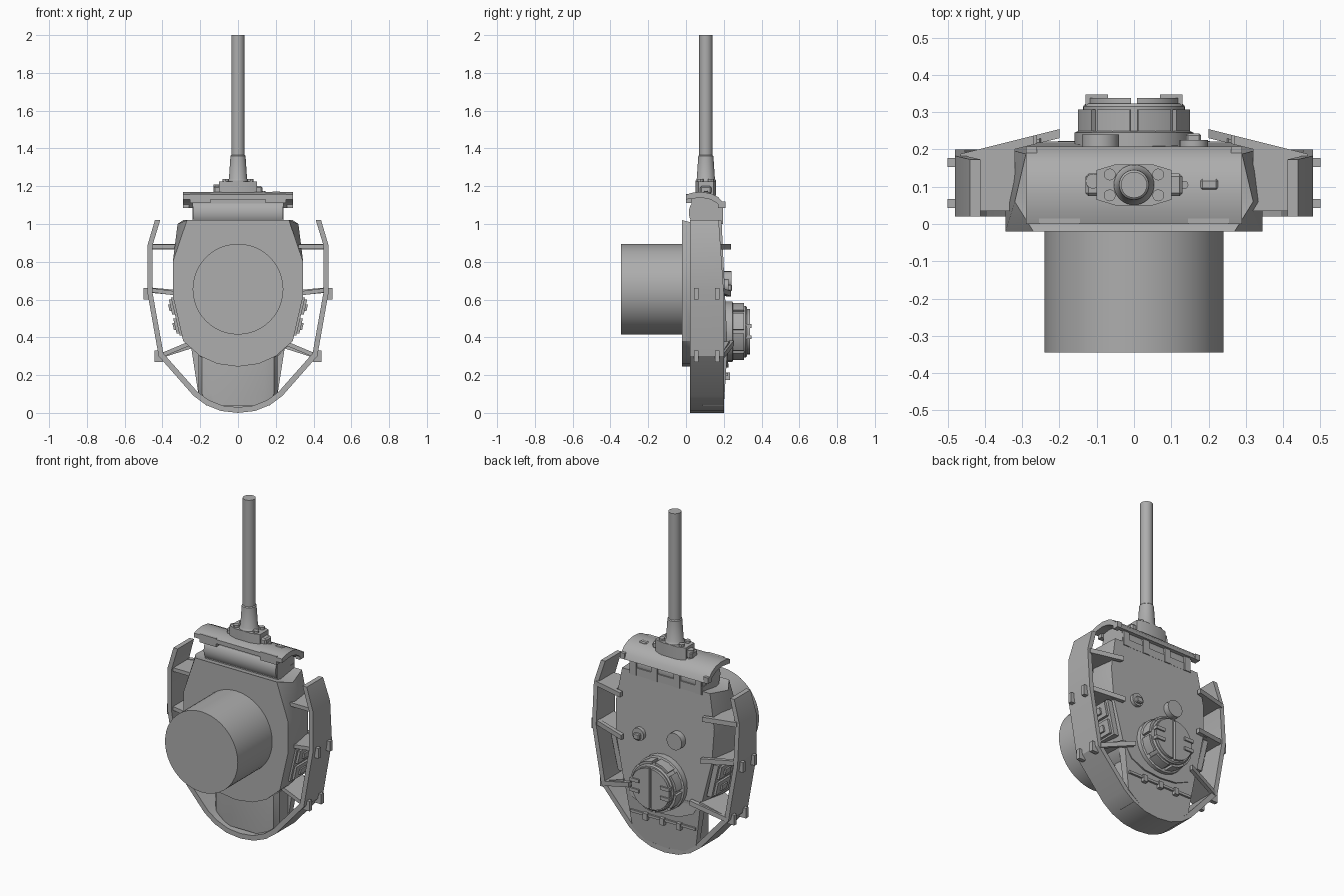
import bpy, bmesh, math
from mathutils import Matrix, Vector

cube = bpy.data.objects.get("Cube")
if cube:
    bpy.data.objects.remove(cube)

GREY = (0.42, 0.42, 0.42, 1)
mat = bpy.data.materials.new("plain grey")
mat.use_nodes = True
mat.diffuse_color = GREY
mat.node_tree.nodes["Principled BSDF"].inputs["Base Color"].default_value = GREY
parts = []


def finish(name, bm):
    bmesh.ops.recalc_face_normals(bm, faces=bm.faces)
    me = bpy.data.meshes.new(name)
    bm.to_mesh(me)
    bm.free()
    me.materials.append(mat)
    ob = bpy.data.objects.new(name, me)
    bpy.context.collection.objects.link(ob)
    parts.append(ob)
    return ob


def loft(name, layers):
    """Join rings of equal length and cap both ends."""
    bm = bmesh.new()
    rings = [[bm.verts.new(p) for p in ring] for ring in layers]
    n = len(rings[0])
    for a, b in zip(rings, rings[1:]):
        for i in range(n):
            j = (i + 1) % n
            bm.faces.new((a[i], a[j], b[j], b[i]))
    bm.faces.new(rings[0])
    bm.faces.new(rings[-1])
    return finish(name, bm)


def prism(name, outline, y0, y1):
    """Extrude an x-z outline along y; y1 may depend on x and z."""
    back = y1 if callable(y1) else lambda x, z: y1
    return loft(name, [[(x, y0, z) for x, z in outline],
                       [(x, back(x, z), z) for x, z in outline]])


def box(name, lo, hi, bevel=0):
    bm = bmesh.new()
    lo, hi = Vector(lo), Vector(hi)
    m = Matrix.Translation((lo + hi) / 2) @ Matrix.Diagonal((*(hi - lo), 1))
    bmesh.ops.create_cube(bm, size=1, matrix=m)
    if bevel:
        bmesh.ops.bevel(bm, geom=bm.edges[:], offset=bevel, segments=1, affect='EDGES')
    return finish(name, bm)


def turned(name, start, axis, profile, sides=40):
    """Turn (radius, distance) pairs about an axis."""
    q = Vector((0, 0, 1)).rotation_difference(Vector(axis))
    ring = lambda r, d: [Vector(start) + q @ Vector((r * math.cos(t), r * math.sin(t), d))
                         for t in (2 * math.pi * i / sides for i in range(sides))]
    return loft(name, [ring(r, d) for r, d in profile])


def mirrored(half):
    """Complete a half outline whose last point lies on the centre line."""
    return half + [(-x, z) for x, z in reversed(half[:-1])]


def roof(x, z):
    return 0.236 - 0.047 * z


# Turret shell with faceted cheeks
base = mirrored([(.27, 1.02), (.345, .80), (.345, .62), (.29, .38), (.2, .30), (.11, .26), (0, .245)])
middle = mirrored([(.32, 1.0), (.345, .80), (.345, .62), (.29, .38), (.2, .30), (.11, .26), (0, .245)])
top = mirrored([(.29, 1.02), (.325, .82), (.315, .62), (.26, .38), (.2, .29), (.11, .25), (0, .24)])
loft("turret_shell", [[(x, -.02, z) for x, z in base],
                      [(x, .06, z) for x, z in middle],
                      [(x, roof(x, z), z) for x, z in top]])

# Rear bustle with rounded long edges
bustle = [(-.21, .2), (-.21, .09), (-.19, .065), (-.14, .05)]
bustle += [(-x, y) for x, y in reversed(bustle)]
loft("rear_bustle", [[(x * .8, y, .04) for x, y in bustle],
                     [(x, y, .1) for x, y in bustle],
                     [(x, y, .36) for x, y in bustle]])
prism("bustle_roof", mirrored([(.25, .36), (.21, .1), (.12, .035), (0, .012)]), .17,
      lambda x, z: .197 + .075 * min(z, .32))

# Turret ring drum
turned("turret_drum", (0, -.345, .655), (0, 1, 0), [(.24, 0), (.24, .34)], 48)

# Guard band around the sides and rear
outer = mirrored([(.44, 1.02), (.48, .885), (.48, .64), (.42, .30), (.235, .09), (.17, .042), (.09, .01), (0, 0)])
inner = mirrored([(.412, 1.02), (.453, .885), (.453, .64), (.395, .315), (.215, .112), (.155, .068), (.08, .038), (0, .03)])
bm = bmesh.new()
edge = lambda x, z: .2 if z < .64 else .2 - .07 * (z - .64)
rings = [[bm.verts.new(p) for p in ((a[0], .02, a[1]), (a[0], edge(*a), a[1]),
                                    (b[0], edge(*a), b[1]), (b[0], .02, b[1]))]
         for a, b in zip(outer, inner)]
for a, b in zip(rings, rings[1:]):
    for i in range(4):
        bm.faces.new((a[i], a[(i + 1) % 4], b[(i + 1) % 4], b[i]))
bm.faces.new(rings[0])
bm.faces.new(rings[-1])
finish("guard_band", bm)

for s, side in ((1, "left"), (-1, "right")):
    # Support plates with flanges on the roof edge
    for label, (xa, za), (xb, zb) in (("front", (.32, .88), (.465, .88)),
                                      ("middle", (.31, .63), (.465, .65)),
                                      ("rear", (.25, .37), (.405, .305))):
        d = Vector((xb - xa, zb - za)).normalized() * .011
        quad = [(s * x, z) for x, z in ((xa - d.y, za + d.x), (xb - d.y, zb + d.x),
                                        (xb + d.y, zb - d.x), (xa + d.y, za - d.x))]
        slope = lambda x, z: .215 - .25 * (abs(x) - .31)
        prism(f"{side}_{label}_support", quad, .035, slope)
        wide = [(s * x, z) for x, z in ((xa - .05, za + .014), (xb, zb + .014),
                                        (xb, zb - .014), (xa - .05, za - .014))]
        loft(f"{side}_{label}_flange", [[(x, slope(x, z) - .012, z) for x, z in wide],
                                        [(x, slope(x, z) + .012, z) for x, z in wide]])
    # Band clips
    for z, x in ((.63, .478), (.3, .42)):
        for y in (.055, .165):
            box(f"{side}_band_clip", (s * x - .022, y - .012, z - .03),
                (s * x + .022, y + .012, z + .03))
    # Side stowage box with lids, following the sloped wall
    wall = lambda z, off: s * (.345 - .23 * (.62 - z) + off)
    def wall_plate(name, z0, z1, y0, y1, off):
        prism(name, [(wall(z0, -.02), z0), (wall(z0, off), z0),
                     (wall(z1, off), z1), (wall(z1, -.02), z1)], y0, y1)
    wall_plate(f"{side}_stowage_box", .41, .61, .05, .2, .012)
    for z0, z1 in ((.42, .5), (.52, .6)):
        wall_plate(f"{side}_stowage_lid", z0, z1, .065, .185, .026)
        wall_plate(f"{side}_lid_panel", z0 + .02, z1 - .025, .1, .15, .036)

# Gun mantlet with trunnion
box("mantlet_block", (-.24, .03, 1.0), (.24, .15, 1.145))
turned("mantlet_trunnion", (-.237, .1, 1.06), (1, 0, 0), [(.085, 0), (.085, .474)])
for x in (-.215, -.075, .075, .215):
    box("mantlet_rear_post", (x - .02, .1, 1.0), (x + .02, .195, 1.11))
box("mantlet_rear_sill", (-.24, .1, 1.0), (.24, .19, 1.045))

# Curved mantlet cover
cover = [(0, 1.13), (0, 1.155), (.03, 1.165), (.08, 1.17), (.13, 1.162), (.17, 1.143), (.195, 1.115),
         (.208, 1.085), (.185, 1.085), (.165, 1.11), (.13, 1.13), (.08, 1.14)]
loft("mantlet_cover", [[(x, y, z) for y, z in cover] for x in (-.29, .29)])
for s in (-1, 1):
    box("cover_front_lug", (s * .2 - .055, .0, 1.11), (s * .2 + .055, .03, 1.16))
    box("cover_side_lip", (s * .275 - .015, .17, 1.085), (s * .275 + .015, .208, 1.12))

# Gun base, bolts, barrel and small ports
collar = [(-.1, .16), (.1, .16), (.1, .05), (-.1, .05)]
GY = .105
plate = [(-.1, .145), (-.05, .16), (.05, .16), (.1, .145), (.1, .065), (.05, .05), (-.05, .05), (-.1, .065)]
loft("gun_base", [[(x, y, 1.15) for x, y in plate], [(x, y, 1.225) for x, y in plate]])
box("gun_base_skirt", (-.13, .075, 1.16), (.13, .135, 1.2), .008)
for x in (-.065, .065):
    for y in (.077, .133):
        turned("gun_base_bolt", (x, y, 1.2), (0, 0, 1), [(.016, 0), (.016, .038)], 12)
turned("gun_barrel", (0, GY, 1.2), (0, 0, 1),
       [(.054, 0), (.054, .03), (.048, .04), (.04, .16), (.035, .165), (.035, .8)], 32)
turned("coaxial_port", (-.11, .115, 1.15), (0, 0, 1), [(.02, 0), (.02, .06)], 16)
turned("sight_port", (.135, GY, 1.15), (0, 0, 1), [(.011, 0), (.011, .025)], 12)
box("sight_slot", (.178, .09, 1.15), (.226, .122, 1.172), .006)

# Commander cupola with split hatch
CZ = .43
turned("cupola_ring", (0, .19, CZ), (0, 1, 0), [(.16, 0), (.16, .055), (.15, .06)], 24)
turned("cupola_body", (0, .24, CZ), (0, 1, 0), [(.137, 0), (.137, .075), (.13, .083)], 40)
for i in range(8):
    t = math.pi * (i + .5) / 4
    arc = [(r * math.cos(t + a), CZ + r * math.sin(t + a))
           for r, turn in ((.151, 1), (.125, -1)) for a in (-.32 * turn, 0, .32 * turn)]
    prism("cupola_vision_block", arc, .24, .307)
for s in (-1, 1):
    half = [(s * (.008 + .117 * math.cos(t)), CZ + .12 * math.sin(t))
            for t in (math.pi * (i / 16 - .5) for i in range(17))]
    prism("hatch_half", half, .31, .338)
    for z in (CZ - .03, CZ + .03):
        box("hatch_hinge", (s * .1 - .03, .3, z - .01), (s * .1 + .03, .347, z + .01))

# Roof fittings
turned("roof_vent", (-.09, .19, .7), (0, 1, 0), [(.05, 0), (.05, .05)], 24)
turned("roof_periscope_base", (.16, .19, .67), (0, 1, 0), [(.038, 0), (.038, .035)], 20)
box("roof_periscope", (.14, .2, .645), (.18, .243, .68), .005)

# Rear roof strip with hinges
box("rear_roof_strip", (-.215, .2, .195), (.215, .222, .21))
for x in (-.11, 0, .11):
    box("rear_roof_hinge", (x - .014, .2, .175), (x + .014, .232, .215))

# Smooth round parts, keep edges sharp
bpy.ops.object.select_all(action='DESELECT')
for ob in parts:
    ob.select_set(True)
bpy.context.view_layer.objects.active = parts[0]
bpy.ops.object.shade_smooth_by_angle(angle=math.radians(30))
